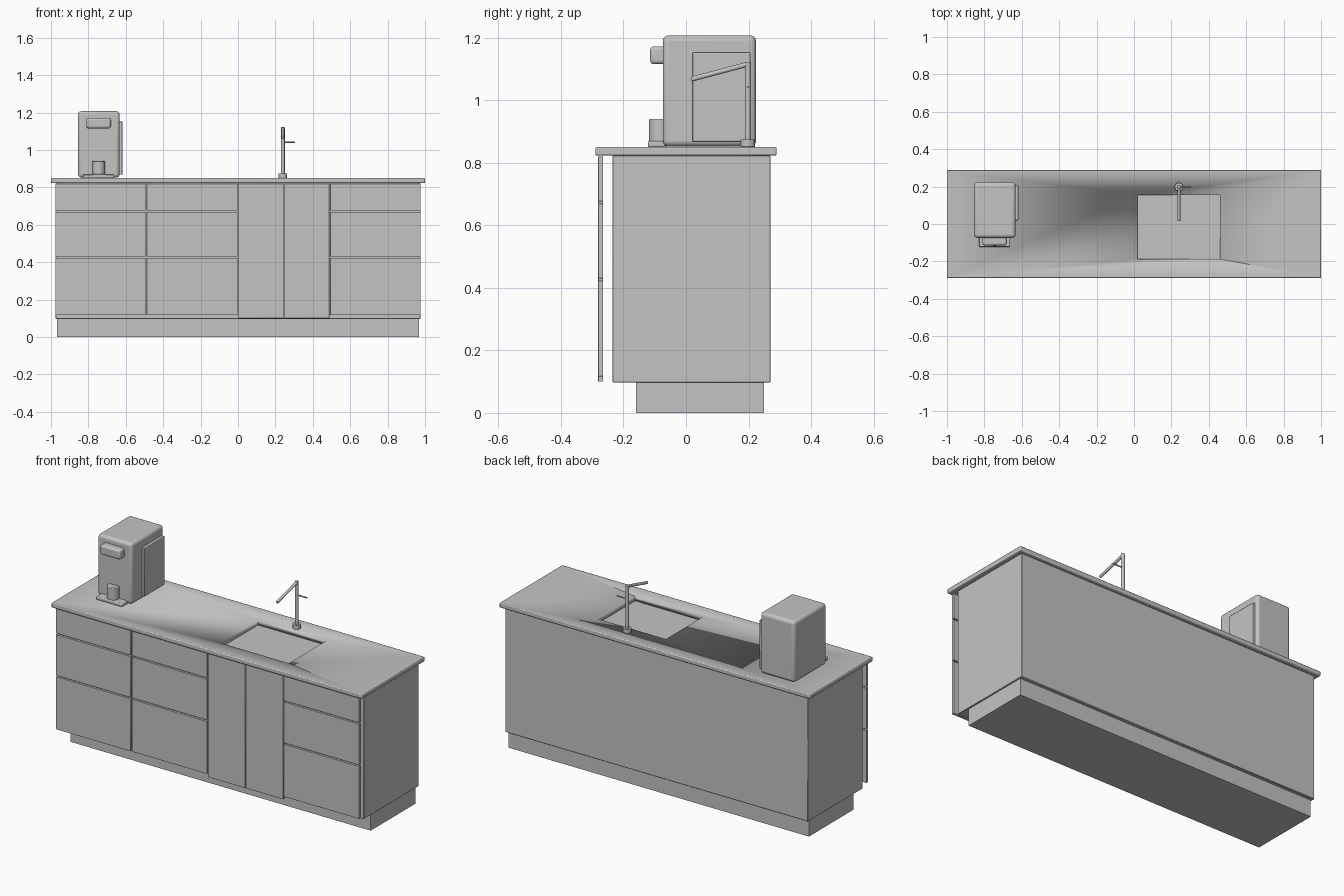
import bpy
import bmesh
from mathutils import Vector

cube = bpy.data.objects.get("Cube")
if cube:
    bpy.data.objects.remove(cube, do_unlink=True)

# Single matte grey
grey = bpy.data.materials.new("plain_grey")
grey.use_nodes = True
COLOUR = (0.55, 0.55, 0.55, 1)
grey.diffuse_color = COLOUR
grey.node_tree.nodes["Principled BSDF"].inputs["Base Color"].default_value = COLOUR


def finish(name, bm, bevel=0, segments=2):
    mesh = bpy.data.meshes.new(name)
    bm.to_mesh(mesh)
    bm.free()
    obj = bpy.data.objects.new(name, mesh)
    bpy.context.collection.objects.link(obj)
    mesh.materials.append(grey)
    if bevel:
        mod = obj.modifiers.new("rounded_edges", "BEVEL")
        mod.width = bevel
        mod.segments = segments
        mod.limit_method = "ANGLE"
    bpy.ops.object.select_all(action="DESELECT")
    obj.select_set(True)
    bpy.context.view_layer.objects.active = obj
    bpy.ops.object.shade_smooth_by_angle()
    return obj


def box(name, x, y, z, bevel=0, segments=2):
    """Box from (low, high) ranges along each axis."""
    bm = bmesh.new()
    bmesh.ops.create_cube(bm, size=1)
    for v in bm.verts:
        v.co = [r[0] if c < 0 else r[1] for r, c in zip((x, y, z), v.co)]
    return finish(name, bm, bevel, segments)


def rod(name, start, end, radius, bevel=0):
    """Cylinder between two points."""
    start, end = Vector(start), Vector(end)
    axis = end - start
    bm = bmesh.new()
    bmesh.ops.create_cone(bm, cap_ends=True, segments=24, radius1=radius,
                          radius2=radius, depth=axis.length)
    turn = axis.to_track_quat("Z", "Y").to_matrix().to_4x4()
    bm.transform(turn)
    bmesh.ops.translate(bm, verts=bm.verts, vec=(start + end) / 2)
    return finish(name, bm, bevel)


# Cabinet body and recessed plinth
box("plinth", (-0.967, 0.967), (-0.16, 0.25), (0, 0.097))
box("cabinet_body", (-0.975, 0.975), (-0.235, 0.27), (0.097, 0.823), 0.002, 1)

# Worktop with a rectangular sink opening
worktop = box("worktop", (-1, 1), (-0.29, 0.29), (0.823, 0.85), 0.005)
cutter = box("sink_cutter", (0.02, 0.46), (-0.188, 0.156), (0.8, 0.9))
cutter.hide_render = True
cutter.hide_viewport = True
cut = worktop.modifiers.new("sink_opening", "BOOLEAN")
cut.operation = "DIFFERENCE"
cut.object = cutter

# Drawer and door fronts, standing just ahead of the body
FRONT = (-0.281, -0.265)
ROWS = [(0.117, 0.423), (0.43, 0.669), (0.676, 0.82)]
COLUMNS = {"left": (0.493, 0.977), "middle": (-0.488, -0.003),
           "right": (-0.977, -0.494)}
for side, span in COLUMNS.items():
    for row, height in zip(("lower", "centre", "upper"), ROWS):
        box(f"{side}_{row}_drawer_front", span, FRONT, height, 0.001, 1)
for side, span in (("right", (0.002, 0.243)), ("left", (0.248, 0.488))):
    box(f"{side}_door", span, FRONT, (0.1, 0.82), 0.001, 1)

# Tap
TX, TY = 0.24, 0.198
rod("tap_base", (TX, TY, 0.85), (TX, TY, 0.875), 0.023, 0.002)
rod("tap_column", (TX, TY, 0.87), (TX, TY, 1.122), 0.01, 0.001)
rod("tap_spout", (TX, TY, 1.115), (TX, 0.017, 1.067), 0.008, 0.001)
rod("tap_lever", (TX, TY, 1.042), (0.305, TY, 1.042), 0.004)

# Coffee machine
box("machine_body", (-0.855, -0.633), (-0.074, 0.224), (0.852, 1.207), 0.018, 4)
box("machine_side_panel", (-0.65, -0.618), (0.02, 0.207), (0.868, 1.152), 0.003)
box("machine_spout_block", (-0.81, -0.68), (-0.115, -0.06), (1.115, 1.172), 0.012, 3)
box("drip_tray", (-0.83, -0.662), (-0.122, -0.06), (0.85, 0.87), 0.005)
rod("cup", (-0.745, -0.084, 0.868), (-0.745, -0.084, 0.94), 0.034, 0.003)
